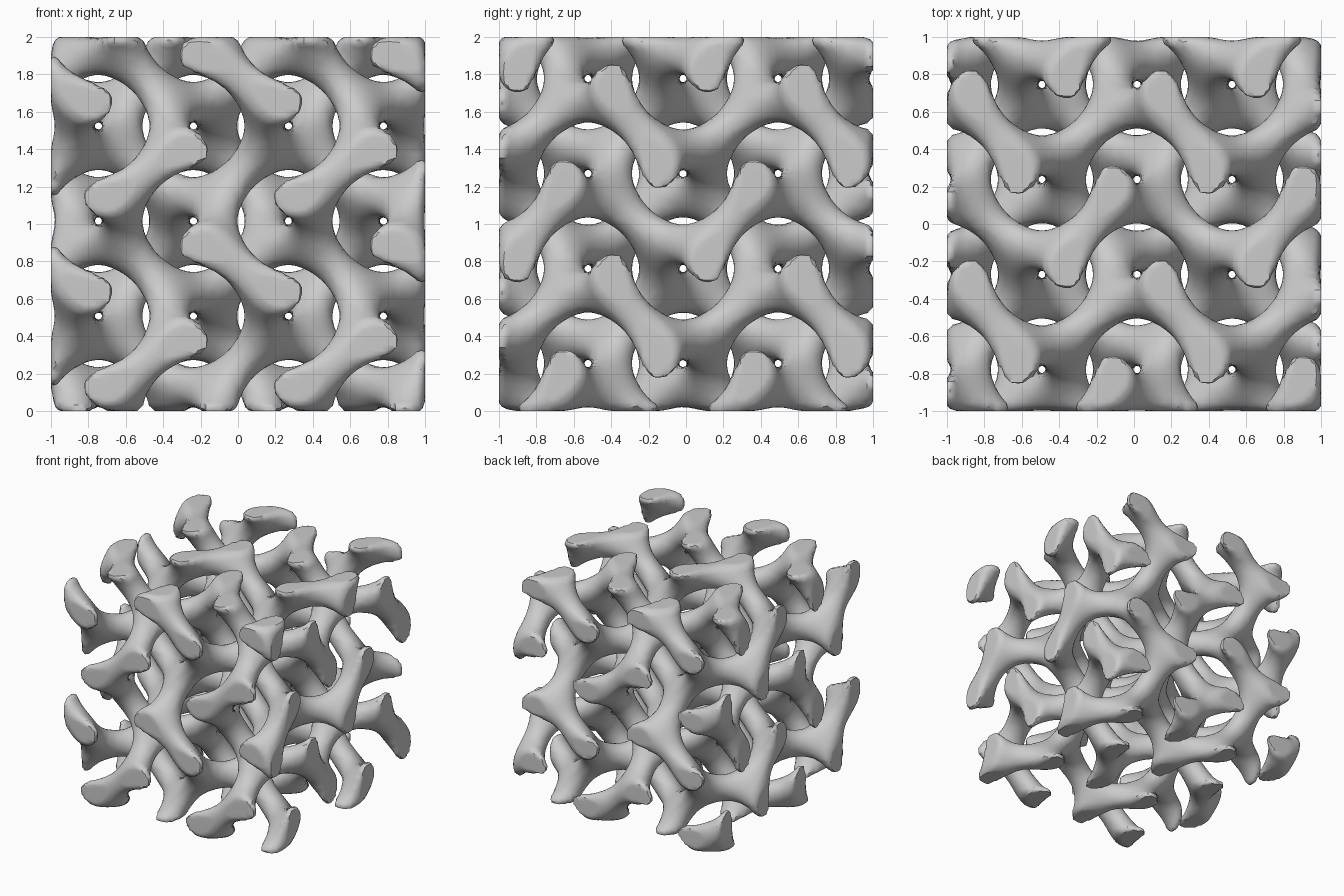
import bpy
import math

if "Cube" in bpy.data.objects:
    bpy.data.objects.remove(bpy.data.objects["Cube"])

N = 68                     # samples per axis
HALF = 1.03                # sampled half width, a little more than the block
STEP = 2 * HALF / (N - 1)
PERIOD = 1.0159            # length of one lattice cell
SHIFT = 0.0156             # phase shift of the cells inside the block
LEVEL = 1.1                # strut thickness (higher = thinner)
BLEND = 0.03               # rounding where struts meet the block faces

coords = [-HALF + i * STEP for i in range(N)]


def waves(sign):
    ang = [2 * math.pi * (sign * c / PERIOD - SHIFT) for c in coords]
    return [math.sin(a) for a in ang], [math.cos(a) for a in ang]


def sample_field(side):
    """Gyroid strut field for one of the two interlocking nets, cut by the block."""
    sx, cx = waves(1)
    sy, cy = waves(-1)
    sz, cz = sx, cx
    wall = [1 - abs(c) for c in coords]
    out = []
    for i in range(N):
        for j in range(N):
            wij = min(wall[i], wall[j])
            for k in range(N):
                g = sx[i] * cz[k] + sz[k] * cy[j] + sy[j] * cx[i]
                a = (side * g - LEVEL) / 5.6
                b = min(wij, wall[k])
                h = max(BLEND - abs(a - b), 0)
                out.append(min(a, b) - h * h / (4 * BLEND))
    return out


def build_net(name, side):
    f = sample_field(side)
    strides = (N * N, N, 1)
    corners = [(a, b, c) for a in (0, 1) for b in (0, 1) for c in (0, 1)]
    offs = [a * N * N + b * N + c for a, b, c in corners]
    edges = [(p, q) for p in range(8) for q in range(p + 1, 8)
             if sum(abs(u - v) for u, v in zip(corners[p], corners[q])) == 1]
    verts, index, faces = [], {}, []

    # one vertex per crossed cell, at the mean of its edge crossings
    for i in range(N - 1):
        for j in range(N - 1):
            base = (i * N + j) * N
            for k in range(N - 1):
                v = [f[base + k + o] for o in offs]
                if max(v) <= 0 or min(v) > 0:
                    continue
                s, n = [0, 0, 0], 0
                for p, q in edges:
                    if (v[p] > 0) != (v[q] > 0):
                        t = v[p] / (v[p] - v[q])
                        n += 1
                        for d in range(3):
                            s[d] += corners[p][d] + t * (corners[q][d] - corners[p][d])
                index[base + k] = len(verts)
                verts.append([-HALF + (m + s[d] / n) * STEP
                              for d, m in enumerate((i, j, k))])

    # one quad around every crossed grid edge
    for c in index:
        for d in range(3):
            if (f[c] > 0) == (f[c + strides[d]] > 0):
                continue
            u, w = strides[(d + 1) % 3], strides[(d + 2) % 3]
            quad = [index[c], index[c - u], index[c - u - w], index[c - w]]
            faces.append(quad if f[c] > 0 else quad[::-1])

    mesh = bpy.data.meshes.new(name)
    mesh.from_pydata([(x, y, z + 1) for x, y, z in verts], [], faces)
    mesh.update()
    obj = bpy.data.objects.new(name, mesh)
    bpy.context.collection.objects.link(obj)
    bpy.ops.object.select_all(action='DESELECT')
    obj.select_set(True)
    bpy.context.view_layer.objects.active = obj
    bpy.ops.object.shade_smooth_by_angle(angle=math.radians(40))


# two interlocking strut networks
build_net("strut_net_a", 1)
build_net("strut_net_b", -1)
